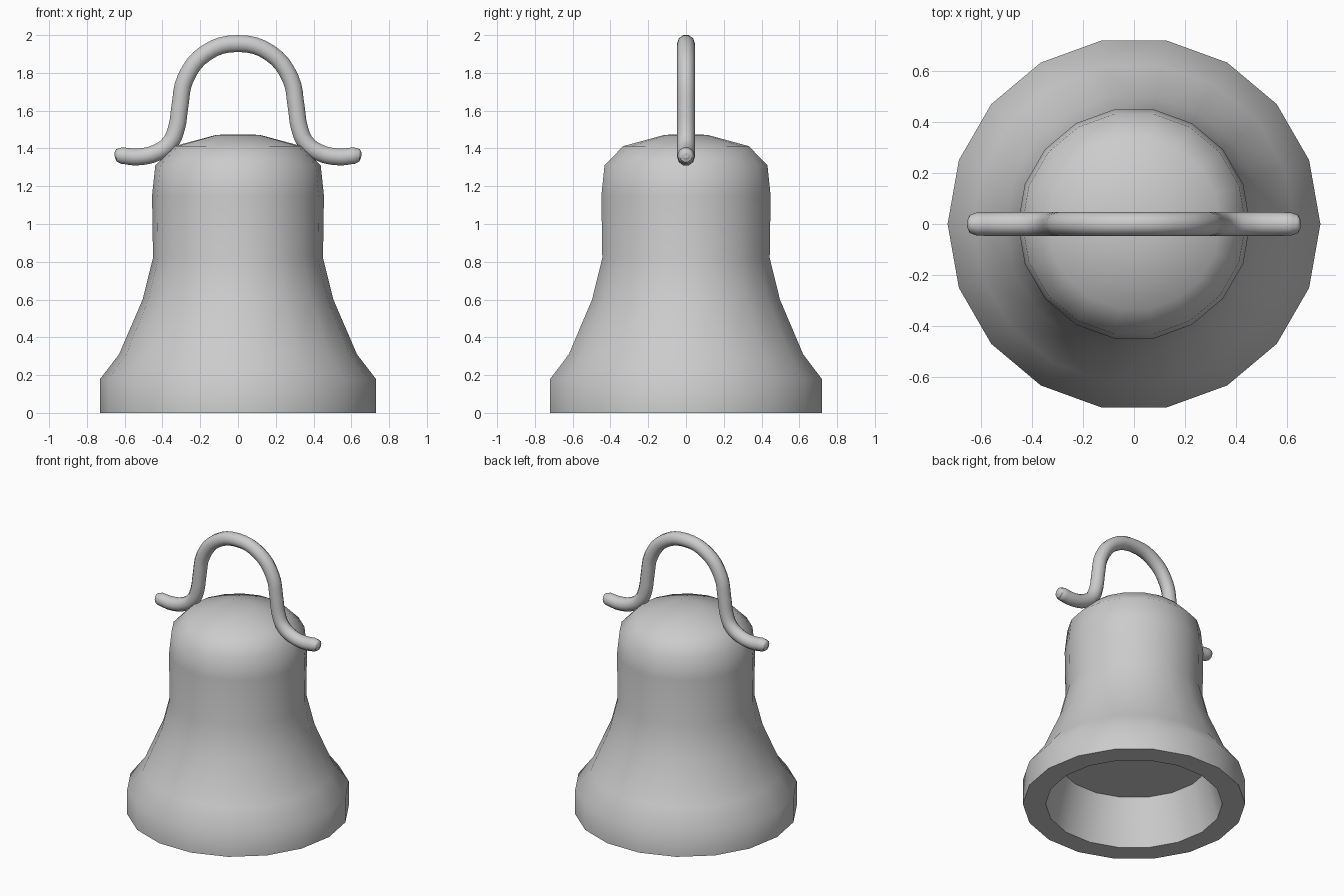
import bpy, bmesh, math

if "Cube" in bpy.data.objects:
    bpy.data.objects.remove(bpy.data.objects["Cube"])

SIDES = 18

# Bell body: one closed profile (radius, height) spun around z
profile = [(0, 0.335), (0.50, 0.335), (0.58, 0), (0.73, 0), (0.73, 0.18),
           (0.63, 0.31), (0.505, 0.60), (0.45, 0.82), (0.455, 1.15),
           (0.438, 1.31), (0.338, 1.412), (0.115, 1.472), (0, 1.475)]
bm = bmesh.new()
verts = [bm.verts.new((r, 0, z)) for r, z in profile]
edges = [bm.edges.new(pair) for pair in zip(verts, verts[1:])]
bmesh.ops.spin(bm, geom=verts + edges, cent=(0, 0, 0), axis=(0, 0, 1),
               angle=math.tau, steps=SIDES, use_merge=False)
bmesh.ops.remove_doubles(bm, verts=bm.verts, dist=0.0005)
bmesh.ops.recalc_face_normals(bm, faces=bm.faces)
mesh = bpy.data.meshes.new("bell_body")
bm.to_mesh(mesh)
bm.free()
body = bpy.data.objects.new("bell_body", mesh)
bpy.context.collection.objects.link(body)

# Handle: round bar bent into an arch with outward curled ends (x, z, thickness)
half = [(0.653, 1.362, 0.3), (0.643, 1.363, 0.75), (0.615, 1.362, 0.97),
        (0.535, 1.355, 1), (0.43, 1.378, 1), (0.36, 1.43, 1),
        (0.325, 1.51, 1), (0.308, 1.62, 1), (0.278, 1.77, 1), (0.17, 1.905, 1)]
path = [(-x, z, t) for x, z, t in half] + [(0, 1.955, 1)] + half[::-1]
curve = bpy.data.curves.new("handle", 'CURVE')
curve.dimensions = '3D'
curve.bevel_depth = 0.047
curve.bevel_resolution = 3
curve.resolution_u = 4
curve.use_fill_caps = True
spline = curve.splines.new('BEZIER')
spline.bezier_points.add(len(path) - 1)
for p, (x, z, t) in zip(spline.bezier_points, path):
    p.co = (x, 0, z)
    p.radius = t
    p.handle_left_type = p.handle_right_type = 'AUTO'
handle = bpy.data.objects.new("handle", curve)
bpy.context.collection.objects.link(handle)


def activate(obj):
    bpy.ops.object.select_all(action='DESELECT')
    obj.select_set(True)
    bpy.context.view_layer.objects.active = obj


# Turn the bar into a mesh, then smooth both parts while keeping the rim crisp
activate(handle)
bpy.ops.object.convert(target='MESH')
for obj in (body, bpy.context.view_layer.objects.active):
    activate(obj)
    bpy.ops.object.shade_smooth_by_angle(angle=math.radians(45))
